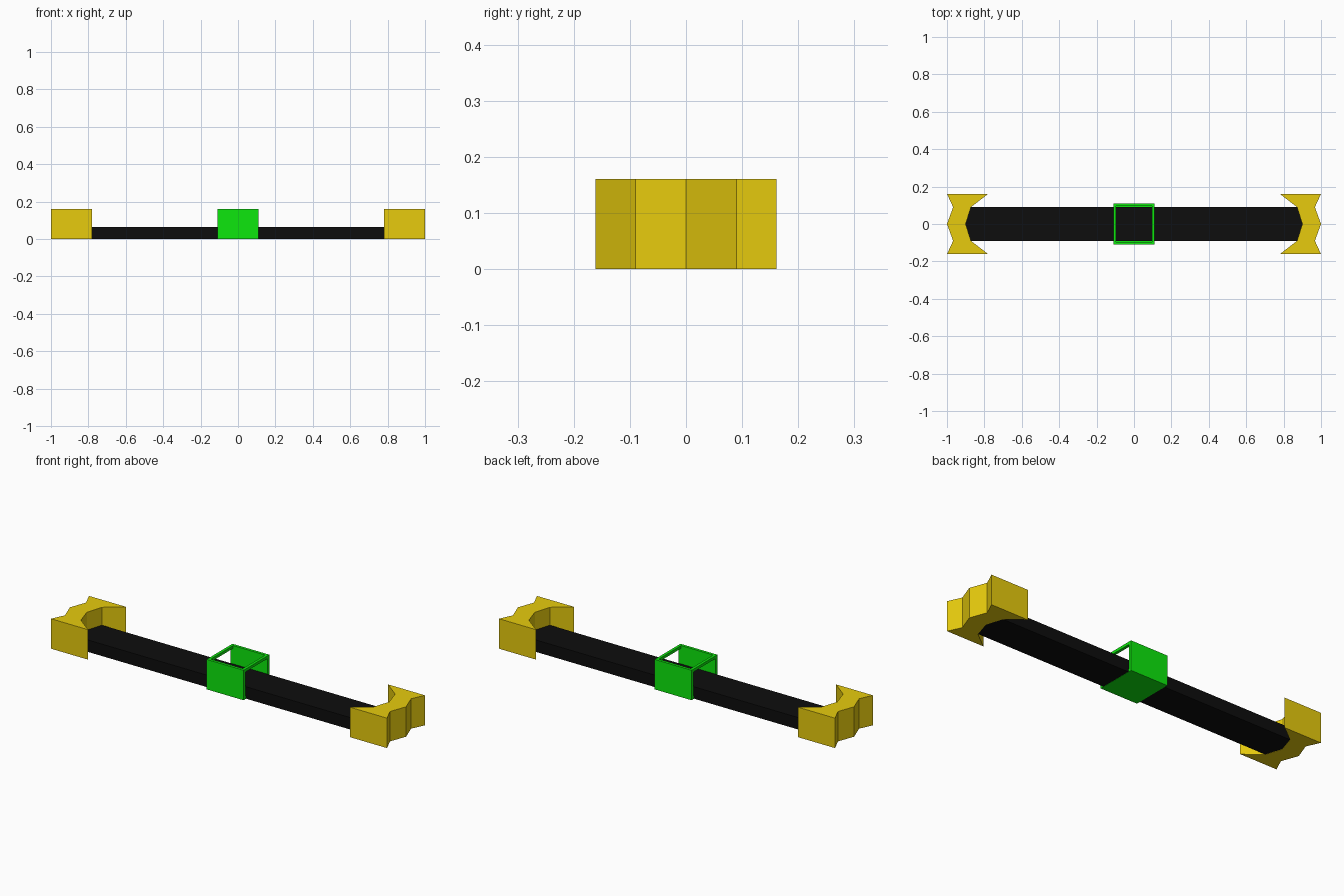
import bpy, bmesh
from mathutils import Matrix

if "Cube" in bpy.data.objects:
    bpy.data.objects.remove(bpy.data.objects["Cube"])


def material(name, rgb):
    m = bpy.data.materials.new(name)
    m.diffuse_color = (*rgb, 1)
    m.use_nodes = True
    m.node_tree.nodes["Principled BSDF"].inputs["Base Color"].default_value = m.diffuse_color
    return m


def finish(name, bm, mat):
    bmesh.ops.recalc_face_normals(bm, faces=bm.faces[:])
    me = bpy.data.meshes.new(name)
    bm.to_mesh(me)
    bm.free()
    ob = bpy.data.objects.new(name, me)
    me.materials.append(mat)
    bpy.context.collection.objects.link(ob)
    return ob


def prism(name, outline, z0, z1, mat):
    """Extrude a top-view outline from z0 to z1."""
    bm = bmesh.new()
    face = bm.faces.new([bm.verts.new((x, y, z0)) for x, y in outline])
    top = bmesh.ops.extrude_face_region(bm, geom=[face])["geom"]
    bmesh.ops.translate(bm, vec=(0, 0, z1 - z0),
                        verts=[v for v in top if isinstance(v, bmesh.types.BMVert)])
    return finish(name, bm, mat)


def add_box(bm, x0, x1, y0, y1, z0, z1):
    m = (Matrix.Translation(((x0 + x1) / 2, (y0 + y1) / 2, (z0 + z1) / 2))
         @ Matrix.Diagonal((x1 - x0, y1 - y0, z1 - z0, 1)))
    bmesh.ops.create_cube(bm, size=1, matrix=m)


yellow = material("yellow", (0.8, 0.6, 0.004))
green = material("green", (0.004, 0.8, 0.004))
black = material("black", (0.004, 0.004, 0.004))

H = 0.161   # height of the end clamps and centre frame
T = 0.015   # frame thickness
W = 0.11    # half width of the frame

# Long flat bar with pointed ends nesting in the clamps
prism("bar", [(-0.9, 0), (-0.872, -0.09), (0.872, -0.09),
              (0.9, 0), (0.872, 0.09), (-0.872, 0.09)], 0.001, 0.065, black)

# Forked end clamps, mirrored left and right
half = [(1.0, 0), (0.967, 0.09), (1.0, H), (0.78, H), (0.872, 0.09), (0.9, 0)]
outline = half + [(x, -y) for x, y in half[-2:0:-1]]
for side, s in (("right", 1), ("left", -1)):
    prism(side + "_end_clamp", [(s * x, y) for x, y in outline], 0, H, yellow)

# Centre frame: floor, front and back plates, top rails; open on top and at both x sides
bm = bmesh.new()
I = W - T
add_box(bm, -W, W, -I, I, 0, T)
for s in (-1, 1):
    add_box(bm, -W, W, *sorted((s * I, s * W)), 0, H)
    add_box(bm, *sorted((s * I, s * W)), -I, I, H - T, H)
finish("centre_frame", bm, green)
